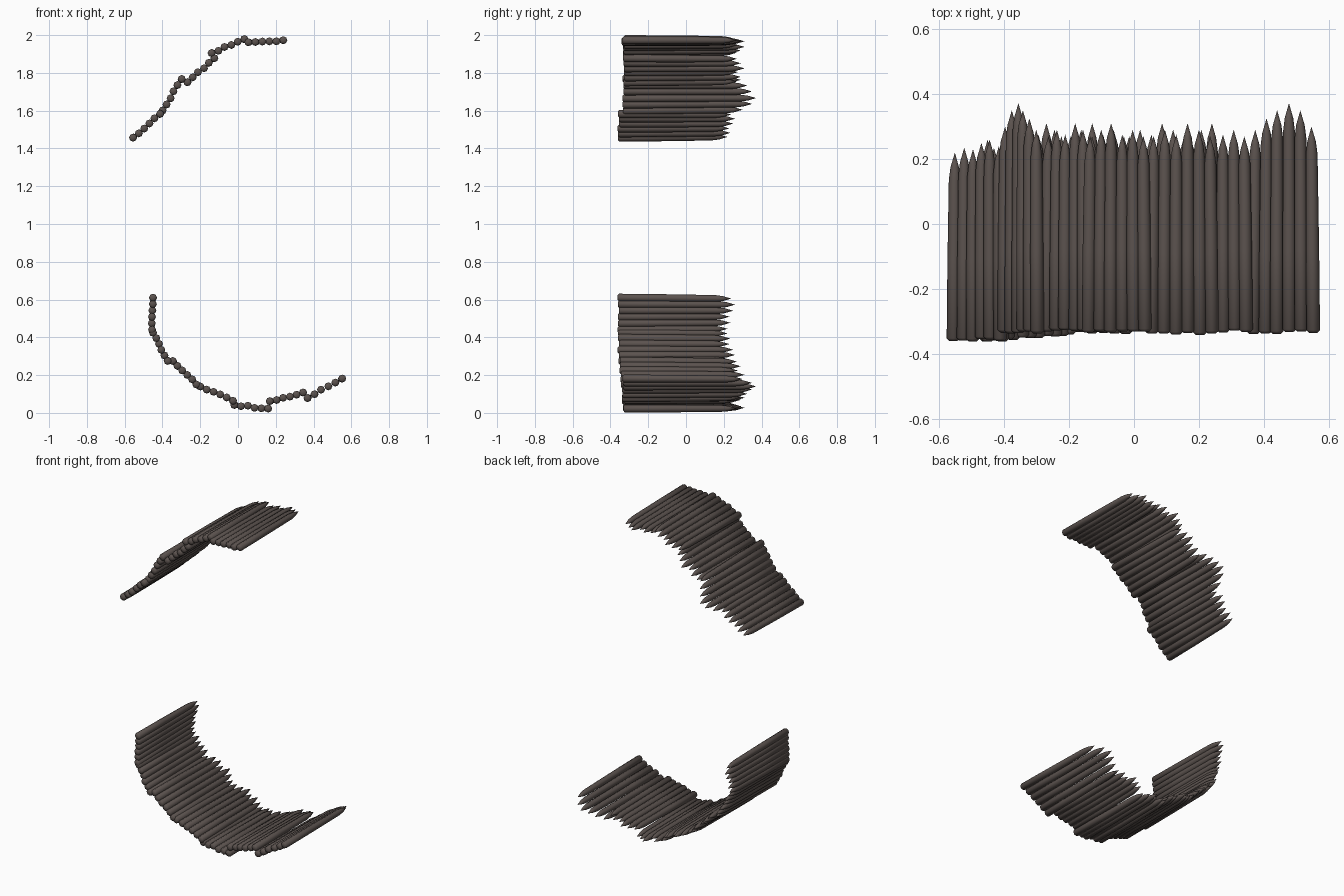
import bpy, bmesh, math, random
from mathutils import Vector

if "Cube" in bpy.data.objects:
    bpy.data.objects.remove(bpy.data.objects["Cube"])

random.seed(4)

mat = bpy.data.materials.new("dark brown")
mat.diffuse_color = (0.105, 0.085, 0.077, 1)
mat.use_nodes = True
mat.node_tree.nodes["Principled BSDF"].inputs["Base Color"].default_value = mat.diffuse_color

SIDES = 8
R = 0.021


def add_strand(bm, c, mid, front, tip):
    """One round strand running along y: blunt front, slow taper, pointed back."""
    # (y, radius)
    rings = [(front, R * 0.6), (front + 0.008, R), (front + 0.25, R * 0.97),
             (tip - 0.085, R * 0.86), (tip - 0.045, R * 0.62)]
    prev = None
    length = tip - front
    for y, r in rings:
        # the panel narrows a little towards the back
        k = 1 - 0.06 * (y - front) / length
        p = mid + (c - mid) * k
        ring = []
        for i in range(SIDES):
            a = 2 * math.pi * i / SIDES
            ring.append(bm.verts.new((p.x + r * math.cos(a), y, p.y + r * math.sin(a))))
        if prev is None:
            bm.faces.new(ring)
        else:
            for i in range(SIDES):
                j = (i + 1) % SIDES
                bm.faces.new((prev[i], prev[j], ring[j], ring[i]))
        prev = ring
    p = mid + (c - mid) * 0.94
    end = bm.verts.new((p.x, tip, p.y))
    for i in range(SIDES):
        bm.faces.new((prev[i], prev[(i + 1) % SIDES], end))


def panel(name, a, b, front, tips):
    """A row of fused strands between two points of the front (x, z) plane."""
    a, b = Vector(a), Vector(b)
    mid = (a + b) / 2
    d = (b - a).normalized()
    n = Vector((-d.y, d.x))
    bm = bmesh.new()
    for i, tip in enumerate(tips):
        c = a.lerp(b, i / (len(tips) - 1))
        if 0 < i < len(tips) - 1:
            c += n * random.uniform(-0.004, 0.004)
        add_strand(bm, c, mid, front + random.uniform(-0.004, 0.004), tip)
    bmesh.ops.recalc_face_normals(bm, faces=bm.faces)
    me = bpy.data.meshes.new(name)
    bm.to_mesh(me)
    bm.free()
    ob = bpy.data.objects.new(name, me)
    bpy.context.collection.objects.link(ob)
    me.materials.append(mat)
    me.shade_smooth()
    me.set_sharp_from_angle(angle=math.radians(50))


# tip outlines: short, medium and long panels
SHORT = (0.22, 0.235, 0.23, 0.25, 0.26, 0.24)
MEDIUM = (0.27, 0.29, 0.275, 0.31, 0.29, 0.27)
LONG = (0.29, 0.325, 0.35, 0.372, 0.35, 0.30)

# upper arc
panel("upper_panel_1", (-0.556, 1.457), (-0.412, 1.583), -0.358, SHORT)
panel("upper_panel_2", (-0.400, 1.600), (-0.298, 1.768), -0.334, LONG[::-1])
panel("upper_panel_3", (-0.268, 1.750), (-0.125, 1.878), -0.330, MEDIUM)
panel("upper_panel_4", (-0.140, 1.905), (0.034, 1.979), -0.334, MEDIUM[::-1])
panel("upper_panel_5", (0.055, 1.962), (0.240, 1.973), -0.338, MEDIUM)

# lower arc
panel("lower_panel_1", (-0.450, 0.610), (-0.455, 0.440), -0.360, SHORT[::-1])
panel("lower_panel_2", (-0.450, 0.425), (-0.372, 0.275), -0.358, SHORT)
panel("lower_panel_3", (-0.345, 0.275), (-0.220, 0.150), -0.348, MEDIUM)
panel("lower_panel_4", (-0.200, 0.140), (-0.026, 0.064), -0.336, MEDIUM[::-1])
panel("lower_panel_5", (-0.020, 0.042), (0.160, 0.023), -0.330, MEDIUM)
panel("lower_panel_6", (0.168, 0.062), (0.345, 0.108), -0.330, MEDIUM[::-1])
panel("lower_panel_7", (0.368, 0.078), (0.552, 0.182), -0.335, LONG)
